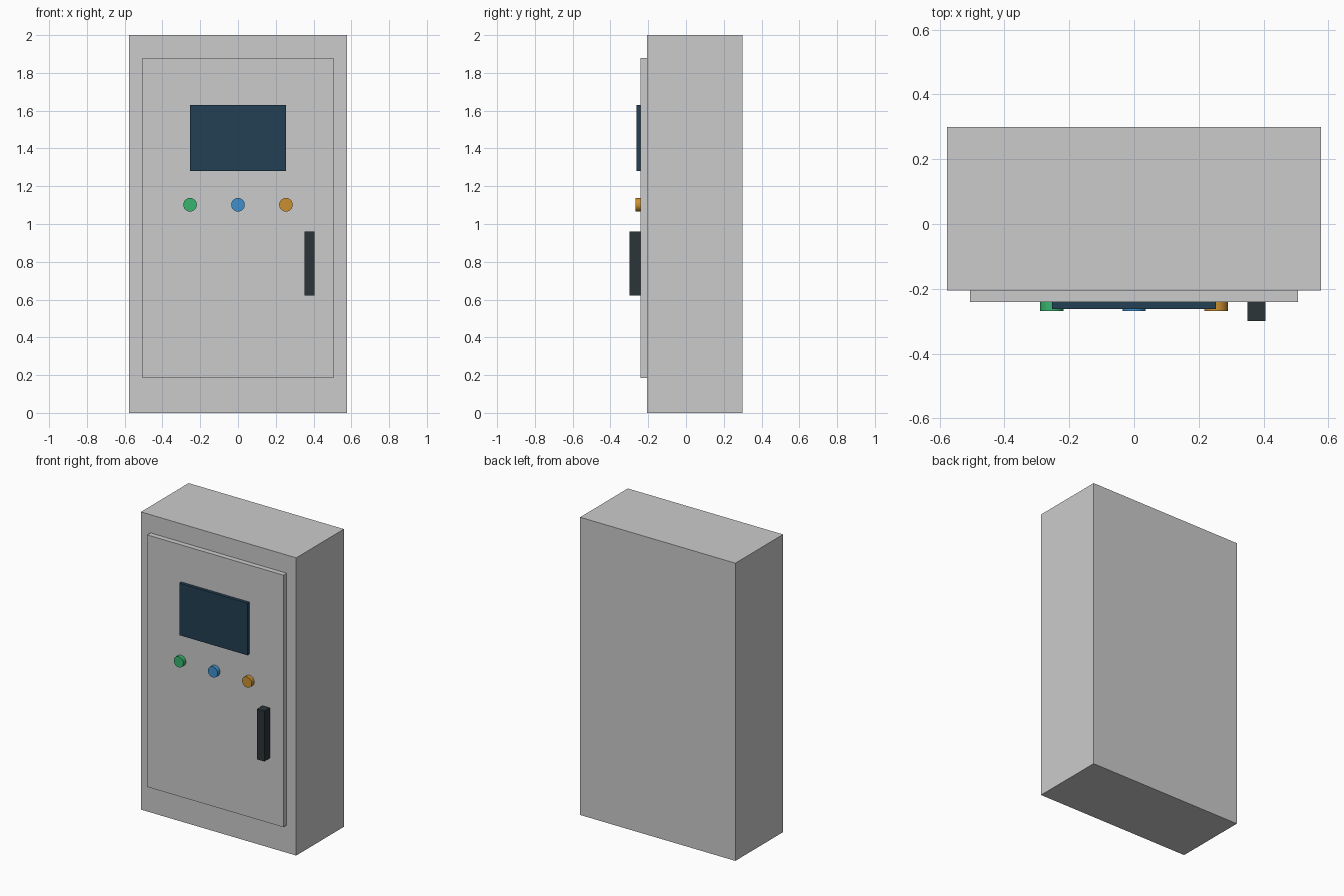
import bpy
from math import radians

if "Cube" in bpy.data.objects:
    bpy.data.objects.remove(bpy.data.objects["Cube"])


def paint(obj, color):
    if color:
        mat = bpy.data.materials.new(obj.name + "_colour")
        mat.diffuse_color = (*color, 1)
        mat.use_nodes = True
        mat.node_tree.nodes["Principled BSDF"].inputs["Base Color"].default_value = mat.diffuse_color
        obj.data.materials.append(mat)


def box(name, x, y, z, color=None):
    """Box from (min, max) extents on each axis."""
    bpy.ops.mesh.primitive_cube_add(size=1, location=[sum(a) / 2 for a in (x, y, z)])
    obj = bpy.context.object
    obj.name = name
    obj.scale = [a[1] - a[0] for a in (x, y, z)]
    bpy.ops.object.transform_apply(location=False, rotation=False, scale=True)
    paint(obj, color)


def button(name, x, color):
    """Round push button facing -y."""
    bpy.ops.mesh.primitive_cylinder_add(
        vertices=24, radius=0.036, depth=BUTTON_FRONT_TO_DOOR,
        location=(x, DOOR_FRONT - BUTTON_FRONT_TO_DOOR / 2, 1.102),
        rotation=(radians(90), 0, 0))
    obj = bpy.context.object
    obj.name = name
    bpy.ops.object.shade_smooth_by_angle(angle=radians(30))
    paint(obj, color)


BODY_FRONT = -0.206
DOOR_FRONT = -0.241
BUTTON_FRONT_TO_DOOR = 0.027

# Cabinet and raised door panel
box("cabinet_body", (-0.577, 0.577), (BODY_FRONT, 0.3), (0, 2))
box("door", (-0.506, 0.506), (DOOR_FRONT, BODY_FRONT), (0.185, 1.878))

# Display and door handle
box("display_screen", (-0.253, 0.253), (-0.262, DOOR_FRONT), (1.28, 1.63), (0.016, 0.05, 0.085))
box("door_handle", (0.351, 0.406), (-0.3, DOOR_FRONT), (0.622, 0.96), (0.025, 0.035, 0.04))

# Row of push buttons
for name, x, color in (("green_button", -0.254, (0.04, 0.46, 0.16)),
                       ("blue_button", 0, (0.05, 0.28, 0.62)),
                       ("amber_button", 0.254, (0.6, 0.28, 0.03))):
    button(name, x, color)
